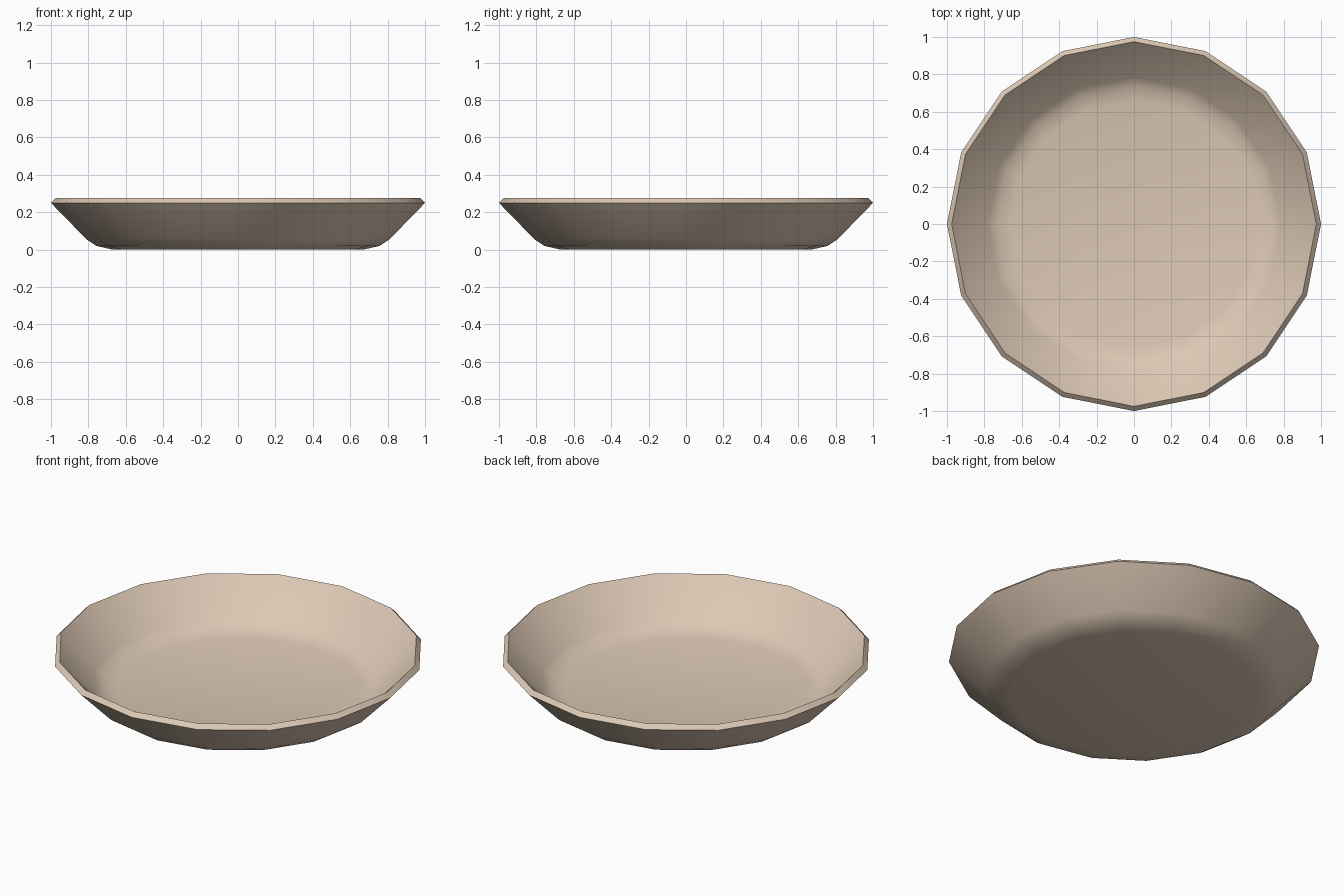
import bpy, bmesh, math

if "Cube" in bpy.data.objects:
    bpy.data.objects.remove(bpy.data.objects["Cube"])

SIDES = 16

# clay material
mat = bpy.data.materials.new("pale_clay")
mat.diffuse_color = (0.72, 0.58, 0.46, 1)
mat.use_nodes = True
mat.node_tree.nodes["Principled BSDF"].inputs["Base Color"].default_value = mat.diffuse_color

# closed cross-section: outside from the base up, over the slanted rim, down the inside
profile = [(0.67, 0.0), (0.757, 0.02), (0.81, 0.055), (1.0, 0.25),
           (0.975, 0.275), (0.785, 0.08), (0.742, 0.053), (0.663, 0.035)]

# dish: rings joined by quads, capped by the underside and the inner floor
bm = bmesh.new()
rings = [[bm.verts.new((r * math.cos(math.tau * i / SIDES),
                        r * math.sin(math.tau * i / SIDES), z))
          for i in range(SIDES)] for r, z in profile]
for a, b in zip(rings, rings[1:]):
    for i in range(SIDES):
        j = (i + 1) % SIDES
        bm.faces.new((a[i], a[j], b[j], b[i]))
bm.faces.new(rings[0][::-1])
bm.faces.new(rings[-1])
bmesh.ops.recalc_face_normals(bm, faces=bm.faces)

mesh = bpy.data.meshes.new("dish")
bm.to_mesh(mesh)
bm.free()
mesh.materials.append(mat)
dish = bpy.data.objects.new("dish", mesh)
bpy.context.collection.objects.link(dish)

# smooth walls, crisp rim edges
bpy.context.view_layer.objects.active = dish
dish.select_set(True)
bpy.ops.object.shade_smooth_by_angle(angle=math.radians(40))
